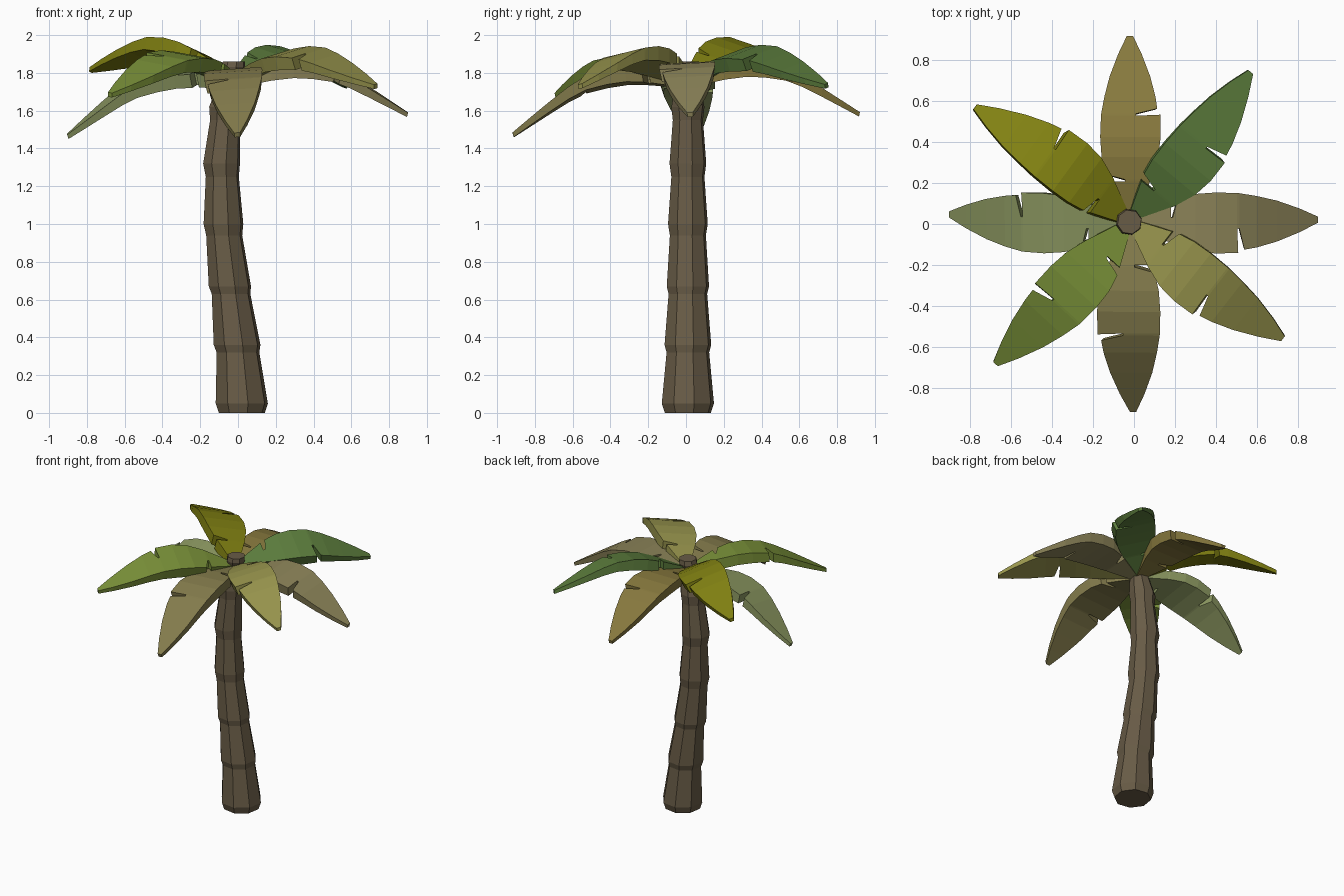
import bpy, bmesh, math
from mathutils import Matrix, Vector

if "Cube" in bpy.data.objects:
    bpy.data.objects.remove(bpy.data.objects["Cube"])


def material(name, rgb):
    m = bpy.data.materials.new(name)
    m.diffuse_color = [(c / 255) ** 2.2 for c in rgb] + [1]
    m.use_nodes = True
    m.node_tree.nodes["Principled BSDF"].inputs["Base Color"].default_value = m.diffuse_color
    return m


def finish(bm, name, mat):
    bmesh.ops.recalc_face_normals(bm, faces=bm.faces)
    me = bpy.data.meshes.new(name)
    bm.to_mesh(me)
    bm.free()
    me.materials.append(mat)
    ob = bpy.data.objects.new(name, me)
    bpy.context.collection.objects.link(ob)
    return ob


# Trunk: eight-sided leaning stack of flared segments (z, centre x, radius)
RINGS = [(0, .02, .125), (.05, .02, .142), (.32, .0, .116), (.36, -.005, .127),
         (.63, -.037, .105), (.67, -.043, .115), (.94, -.073, .098), (1.0, -.077, .108),
         (1.25, -.083, .09), (1.32, -.087, .1), (1.55, -.068, .082), (1.62, -.065, .09),
         (1.8, -.03, .055), (1.83, -.025, .065), (1.86, -.022, .06)]
bm = bmesh.new()
loops = []
for z, cx, r in RINGS:
    loops.append([bm.verts.new((cx + r * math.cos(a), .01 + r * math.sin(a), z))
                  for a in (math.tau * (k + .3) / 8 for k in range(8))])
for a, b in zip(loops, loops[1:]):
    for k in range(8):
        j = (k + 1) % 8
        bm.faces.new((a[k], a[j], b[j], b[k]))
bm.faces.new(loops[0])
bm.faces.new(loops[-1])
finish(bm, "trunk", material("bark", (104, 92, 72)))

# Frond centre line (distance, height) and thickness
ARC = [(.03, 0), (.15, .03), (.3, .055), (.42, .05), (.53, .025), (.62, -.02), (.75, -.1), (.92, -.21)]
# Stations: centre distance, left distance, right distance, left width, right width
STATIONS = [(.03, .03, .03, .03, .03), (.20, .20, .20, .105, .10), (.21, .235, .21, .12, .105),
            (.32, .32, .32, .14, .14), (.42, .42, .42, .147, .152), (.525, .525, .53, .143, .15),
            (.535, .535, .56, .142, .135), (.62, .62, .62, .126, .126), (.72, .72, .72, .1, .1),
            (.83, .83, .83, .058, .058), (.92, .92, .92, .015, .015)]
SLIT_LEFT, SLIT_RIGHT = 1, 5


def height(x):
    for (x0, z0), (x1, z1) in zip(ARC, ARC[1:]):
        if x <= x1 + 1e-6:
            return z0 + (z1 - z0) * (x - x0) / (x1 - x0)


def frond(name, angle, pitch, roll, scale, rgb):
    bm = bmesh.new()
    rows, under = [], {}
    for c, l, r, wl, wr in STATIONS:
        row = []
        for x, y in ((l, wl), (c, .025 if c == .21 or c == .20 else -.03 if .5 < c < .6 else 0), (r, -wr)):
            if c == .92:
                y *= 1
            top = bm.verts.new((x, y, height(x)))
            thick = .02 + .055 * min(1, (.95 - x) / .5)
            under[top] = bm.verts.new((x - .005, y * .93, height(x) - thick))
            row.append(top)
        rows.append(row)
    # Top surface, leaving the two slits open
    tops = []
    for i, (a, b) in enumerate(zip(rows, rows[1:])):
        if i != SLIT_LEFT:
            tops.append(bm.faces.new((a[0], a[1], b[1], b[0])))
        if i != SLIT_RIGHT:
            tops.append(bm.faces.new((a[1], a[2], b[2], b[1])))
    rim = [e for e in bm.edges if len(e.link_faces) == 1]
    # Underside and rim walls
    for f in tops:
        bm.faces.new([under[v] for v in reversed(f.verts)])
    for e in rim:
        a, b = e.verts
        bm.faces.new((a, b, under[b], under[a]))
    m = (Matrix.Translation((-.02, .01, 1.8)) @ Matrix.Rotation(math.radians(angle), 4, 'Z')
         @ Matrix.Rotation(math.radians(-pitch), 4, 'Y') @ Matrix.Rotation(math.radians(roll), 4, 'X')
         @ Matrix.Scale(scale, 4))
    bm.transform(m)
    finish(bm, name, material(name + "_green", rgb))


# Crown of eight fronds: heading, pitch, roll, scale, colour
CROWN = [("frond_right", 0, 0, 3, 1, (140, 132, 90)),
         ("frond_back_right", 48, 9, 14, 1, (94, 126, 64)),
         ("frond_back", 90, 0, 0, .99, (134, 120, 64)),
         ("frond_back_left", 139.8, 14, 16, 1, (128, 128, 25)),
         ("frond_left", 180, -7.5, -10, 1, (140, 152, 98)),
         ("frond_front_left", 228.4, 6.5, -8, 1.02, (122, 145, 60)),
         ("frond_front", 270, -6, 4, 1.04, (132, 124, 78)),
         ("frond_front_right", 320.2, 9, 11, 1, (150, 147, 78))]
for spec in CROWN:
    frond(*spec)
